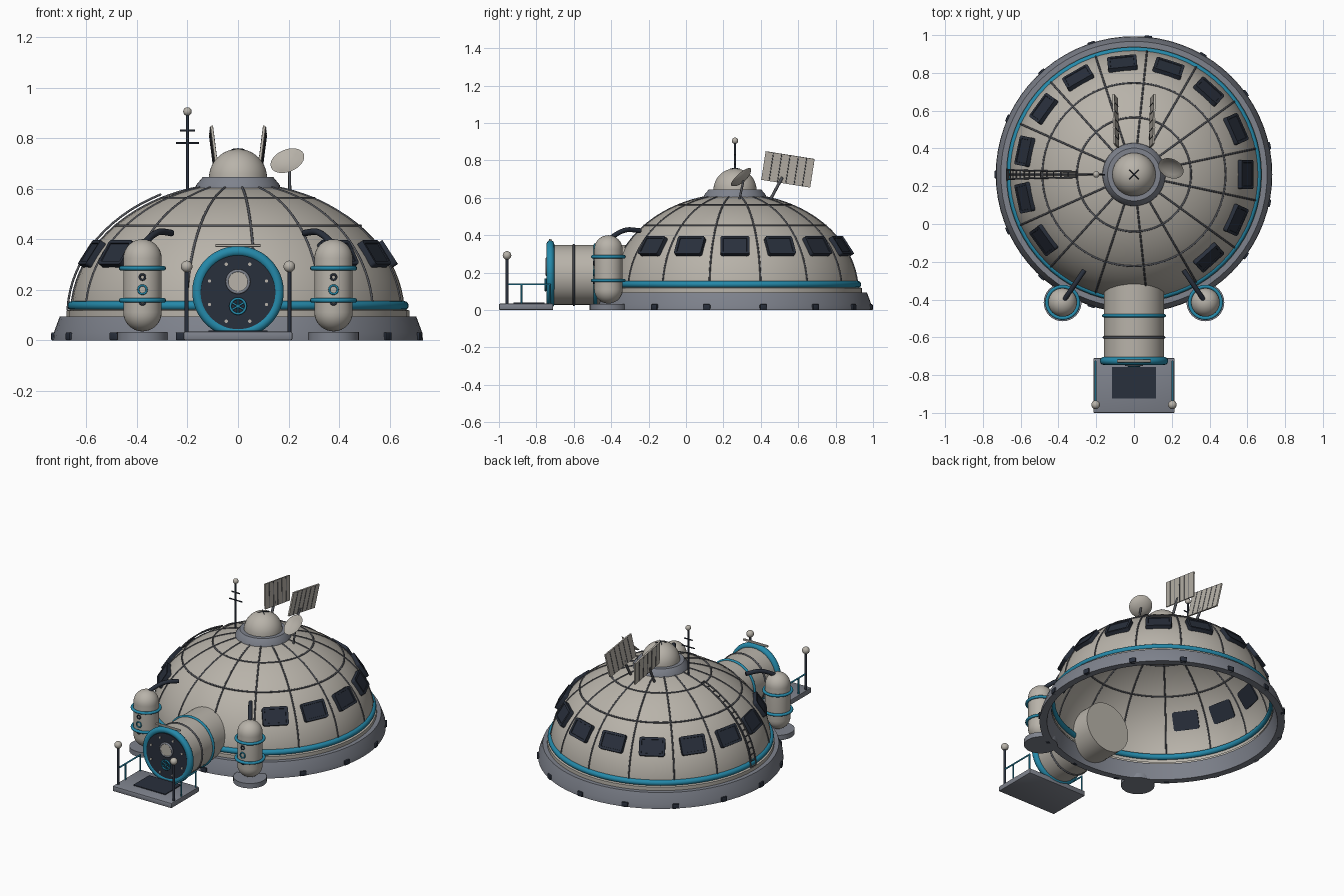
import bpy, bmesh
from math import sin, cos, pi, radians
from mathutils import Matrix, Vector

if "Cube" in bpy.data.objects:
    bpy.data.objects.remove(bpy.data.objects["Cube"])


def material(name, rgb):
    m = bpy.data.materials.new(name)
    m.use_nodes = True
    m.diffuse_color = (*rgb, 1)
    m.node_tree.nodes["Principled BSDF"].inputs["Base Color"].default_value = (*rgb, 1)
    return m


BEIGE = material("warm_beige", (.48, .45, .4))
GREY = material("slate_grey", (.21, .225, .265))
TEAL = material("teal", (.018, .25, .4))
NAVY = material("dark_navy", (.022, .029, .045))
IRON = material("iron_grey", (.09, .095, .11))

CY = .262                      # dome centre on y
A, H, Z0 = .66, .52, .1        # dome radius, height and foot
STEP = radians(24)
Y, Z = Vector((0, 1, 0)), Vector((0, 0, 1))
made = []


def finish(name, me, *mats):
    me.materials.clear()
    for m in mats:
        me.materials.append(m)
    ob = bpy.data.objects.new(name, me)
    bpy.context.collection.objects.link(ob)
    made.append(ob)


def from_bmesh(name, bm, *mats):
    me = bpy.data.meshes.new(name)
    bm.to_mesh(me)
    bm.free()
    finish(name, me, *mats)


def facing(pos, axis):
    """Frame at pos whose local z points along axis."""
    return Matrix.Translation(pos) @ Vector(axis).to_track_quat('Z', 'Y').to_matrix().to_4x4()


def lathe(name, profile, mat, pos=(0, 0, 0), axis=Z, n=48):
    """Turn (radius, height) points round an axis."""
    bm = bmesh.new()
    vs = [bm.verts.new((r, 0, z)) for r, z in profile]
    edges = [bm.edges.new(p) for p in zip(vs, vs[1:])]
    bmesh.ops.spin(bm, geom=vs + edges, cent=(0, 0, 0), axis=Z, angle=2 * pi, steps=n)
    bmesh.ops.remove_doubles(bm, verts=bm.verts, dist=1e-5)
    bmesh.ops.recalc_face_normals(bm, faces=bm.faces)
    bm.transform(facing(pos, axis))
    from_bmesh(name, bm, mat)


def disc(name, r, h, mat, pos, axis=Z, n=32):
    lathe(name, [(0, 0), (r, 0), (r, h), (0, h)], mat, pos, axis, n)


def ring(name, R, r, mat, pos, axis=Z, n=48):
    pts = [(R + r * cos(i * pi / 8), r * sin(i * pi / 8)) for i in range(17)]
    lathe(name, pts, mat, pos, axis, n)


def ball(name, r, mat, pos):
    pts = [(r * sin(i * pi / 10), -r * cos(i * pi / 10)) for i in range(11)]
    lathe(name, pts, mat, pos, n=20)


def box(name, size, mat, matrix, bevel=0):
    bm = bmesh.new()
    bmesh.ops.create_cube(bm, size=1, matrix=Matrix.Diagonal((*size, 1)))
    if bevel:
        bmesh.ops.bevel(bm, geom=bm.edges[:], offset=bevel, segments=2, affect='EDGES', profile=.5)
    bm.transform(matrix)
    from_bmesh(name, bm, mat)


def tubes(name, paths, r, mat):
    """Round bars along several paths, joined in one mesh."""
    cu = bpy.data.curves.new(name, 'CURVE')
    cu.dimensions, cu.bevel_depth, cu.bevel_resolution, cu.use_fill_caps = '3D', r, 4, True
    for path in paths:
        sp = cu.splines.new('POLY')
        sp.points.add(len(path) - 1)
        for p, co in zip(sp.points, path):
            p.co = (*co, 1)
    tmp = bpy.data.objects.new(name + "_path", cu)
    me = bpy.data.meshes.new_from_object(tmp)
    bpy.data.objects.remove(tmp)
    finish(name, me, mat)


def dome(angle, t, off=0, side=0):
    """Point on the dome at a compass angle and a climb angle t."""
    r, z = (A + off) * cos(t), Z0 + (H + off) * sin(t)
    return Vector((r * cos(angle) - side * sin(angle), CY + r * sin(angle) + side * cos(angle), z))


# Foundation ring, dome shell and trims
lathe("base_ring", [(.688, 0), (.732, 0), (.729, .03), (.705, .095), (.662, .095), (.688, 0)], GREY, (0, CY, 0), n=72)
lathe("dome_step", [(.664, .09), (.678, .09), (.678, .118), (.658, .124)], BEIGE, (0, CY, 0), n=72)
lathe("dome_shell", [(A * cos(i * pi / 48), Z0 + H * sin(i * pi / 48)) for i in range(25)], BEIGE, (0, CY, 0), n=72)
ring("dome_teal_band", .657, .018, TEAL, (0, CY, .137), n=72)
for R, z in ((.485, .453), (.302, .562)):
    ring("dome_hoop", R, .005, IRON, (0, CY, z), n=72)
tubes("dome_ribs", [[dome(STEP * (k + .5), .05 + j * 1.27 / 24) for j in range(25)] for k in range(15)], .0048, IRON)
for k in range(15):
    a = STEP * (k + .5)
    box("base_lug", (.03, .04, .031), NAVY,
        Matrix.Translation((.724 * cos(a), CY + .724 * sin(a), .0155)) @ Matrix.Rotation(a, 4, 'Z'), .004)

# Windows: bevelled frame with a recessed pane
for k in range(-2, 10):
    bm = bmesh.new()
    bmesh.ops.create_cube(bm, size=1, matrix=Matrix.Diagonal((.032, .156, .114, 1)))
    upright = [e for e in bm.edges if abs((e.verts[0].co - e.verts[1].co).x) > .01]
    bmesh.ops.bevel(bm, geom=upright, offset=.014, segments=3, affect='EDGES', profile=.5)
    bm.faces.ensure_lookup_table()
    pane = max(bm.faces, key=lambda f: f.calc_center_median().x)
    bmesh.ops.inset_region(bm, faces=[pane], thickness=.015, depth=0)
    bmesh.ops.inset_region(bm, faces=[pane], thickness=.001, depth=-.004)
    pane.material_index = 1
    bm.transform(Matrix.Translation(dome(STEP * k, .478, .003)) @ Matrix.Rotation(STEP * k, 4, 'Z')
                 @ Matrix.Rotation(-radians(33), 4, 'Y'))
    from_bmesh("window", bm, NAVY, BEIGE)

# Ladder up the right flank
climb = [.04 + i * 1.06 / 15 for i in range(16)]
width = [.027 - .012 * i / 15 for i in range(16)]
tubes("ladder_rails", [[dome(pi, t, .015, s * w) for t, w in zip(climb, width)] for s in (-1, 1)], .0045, IRON)
tubes("ladder_rungs", [[dome(pi, t, .015, -w), dome(pi, t, .015, w)] for t, w in zip(climb, width)], .0035, IRON)

# Roof collar and cupola
lathe("roof_collar", [(0, .595), (.168, .595), (.165, .615), (.14, .645), (0, .645)], GREY, (0, CY, 0))
lathe("cupola", [(.115 * cos(i * pi / 20), .642 + .115 * sin(i * pi / 20)) for i in range(11)], BEIGE, (0, CY, 0))
tubes("cupola_cross", [[(-.025, CY - s * .025, .755), (0, CY, .758), (.025, CY + s * .025, .755)] for s in (-1, 1)],
      .002, NAVY)

# Aerial mast
tubes("mast", [[(-.2, CY, .58), (-.2, CY, .9)]], .006, NAVY)
tubes("mast_bars", [[(-.2 - w, CY, z), (-.2 + w, CY, z)] for w, z in ((.03, .83), (.046, .78))], .004, NAVY)
ball("mast_ball", .017, BEIGE, (-.2, CY, .905))

# Dish aerial
lathe("dish", [(0, -.012), (.03, -.009), (.055, 0), (.07, .012), (.066, .012), (.05, .004), (0, -.006)],
      BEIGE, (.199, CY + .04, .702), (-.31, -.65, .74), 32)
tubes("dish_post", [[(.205, CY + .02, .575), (.204, CY + .045, .692)]], .006, IRON)

# Pair of solar panels
for s in (-1, 1):
    m = (Matrix.Translation((s * .097, .545, .752)) @ Matrix.Rotation(s * -radians(1), 4, 'Z')
         @ Matrix.Rotation(-radians(9), 4, 'X') @ Matrix.Rotation(s * radians(7), 4, 'Y'))
    box("solar_panel", (.01, .265, .155), BEIGE, m)
    tubes("solar_panel_bars", [[m @ Vector((d, y, -.077)), m @ Vector((d, y, .077))]
                               for d in (-.005, .005) for y in (-.09, -.045, 0, .045, .09)], .0022, IRON)
    tubes("solar_strut", [[(s * .085, .44, .57), (s * .092, .515, .71)]], .008, IRON)

# Entrance tunnel
TZ = .188
disc("tunnel", .16, .485, BEIGE, (0, -.73, TZ), Y, 48)
ring("tunnel_seam", .16, .006, IRON, (0, -.6, TZ), Y)
ring("tunnel_hoop", .16, .009, TEAL, (0, -.485, TZ), Y)
ring("door_surround", .16, .021, TEAL, (0, -.725, TZ + .004), Y)
box("door_lamp", (.18, .014, .012), BEIGE, Matrix.Translation((0, -.725, .375)), .004)

# Door with porthole, bolts and hand wheel
disc("door", .148, .016, NAVY, (0, -.742, TZ), Y, 48)
disc("porthole_glass", .042, .012, BEIGE, (0, -.75, .232), Y)
ring("porthole_rim", .043, .006, GREY, (0, -.746, .232), Y, 32)
for k in range(8):
    a = (k + .5) * pi / 4
    disc("door_bolt", .007, .01, BEIGE, (.122 * cos(a), -.747, TZ + .122 * sin(a)), Y, 10)
ring("hand_wheel", .03, .005, TEAL, (0, -.751, .135), Y, 32)
tubes("wheel_spokes", [[(-.03 * cos(a), -.751, .135 - .03 * sin(a)), (.03 * cos(a), -.751, .135 + .03 * sin(a))]
                       for a in (pi / 6, pi / 2, pi * 5 / 6)], .004, TEAL)

# Landing with mat, lamp posts and rails
box("landing", (.43, .29, .034), GREY, Matrix.Translation((0, -.855, .017)), .006)
box("door_mat", (.232, .165, .006), NAVY, Matrix.Translation((0, -.84, .036)))
for s in (-1, 1):
    x = s * .203
    tubes("lamp_post", [[(x, -.957, .03), (x, -.957, .28)]], .008, NAVY)
    ball("lamp_globe", .023, BEIGE, (x, -.957, .292))
    tubes("hand_rail", [[(x, -.957, .138), (x, -.725, .138)], [(x, -.88, .03), (x, -.88, .138)],
                        [(x, -.728, .03), (x, -.728, .138)]], .005, TEAL)

# Twin storage tanks with hoops, gauges and feed pipe
cap = [(.076 * cos(i * pi / 16), .076 * sin(i * pi / 16)) for i in range(9)]
for s in (-1, 1):
    x, y = s * .378, -.415
    disc("tank_foot", .1, .032, GREY, (x, y, 0))
    lathe("tank", [(r, .111 - h) for r, h in reversed(cap)] + [(r, .324 + h) for r, h in cap], BEIGE, (x, y, 0), n=32)
    for z in (.158, .285):
        ring("tank_hoop", .084, .009, TEAL, (x, y, z), n=32)
    for z, mat, R in ((.25, NAVY, .011), (.2, TEAL, .017), (.152, NAVY, .011)):
        ring("tank_gauge", R, .004, mat, (x, y - .077, z), Y, 16)
    tubes("feed_pipe", [[(x - s * .115 * u, y + .17 * u, .375 + .055 * sin(min(u * 1.5, 1) * pi / 2) - .02 * max(u - .7, 0))
                         for u in (i / 12 for i in range(13))]], .013, NAVY)

# Smooth shading with crisp edges
bpy.ops.object.select_all(action='DESELECT')
for ob in made:
    ob.select_set(True)
bpy.context.view_layer.objects.active = made[0]
bpy.ops.object.shade_smooth_by_angle(angle=radians(38))
